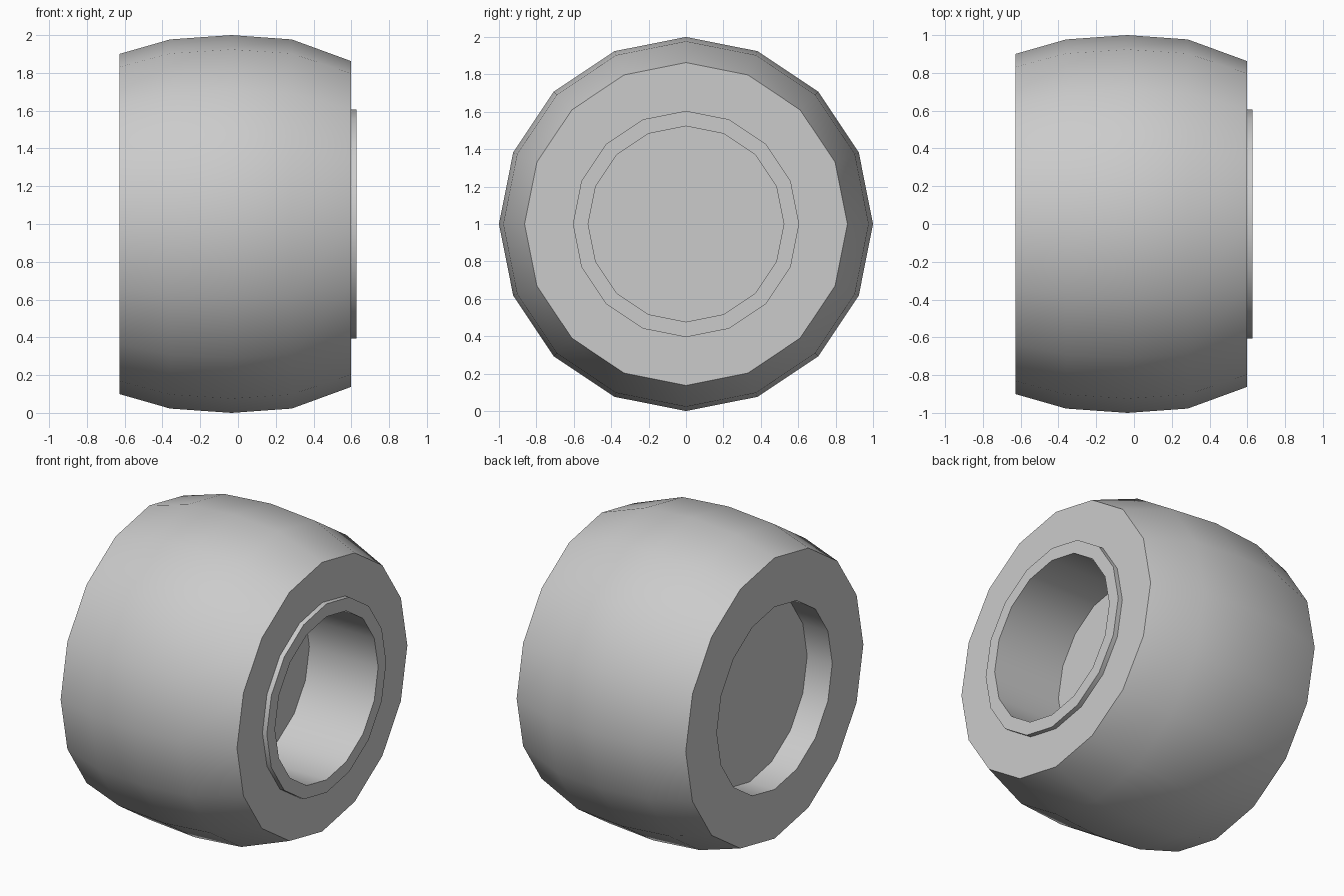
import bpy, bmesh, math

if "Cube" in bpy.data.objects:
    bpy.data.objects.remove(bpy.data.objects["Cube"])

SIDES = 16


def lathe_x(name, profile):
    """Revolve (x, radius) points around the x axis; zero radius closes at a pole."""
    bm = bmesh.new()
    rings = []
    for x, r in profile:
        if r == 0:
            rings.append([bm.verts.new((x, 0, 0))] * SIDES)
        else:
            rings.append([bm.verts.new((x, r * math.sin(2 * math.pi * i / SIDES),
                                        r * math.cos(2 * math.pi * i / SIDES)))
                          for i in range(SIDES)])
    for a, b in zip(rings, rings[1:]):
        for i in range(SIDES):
            j = (i + 1) % SIDES
            bm.faces.new(list(dict.fromkeys((a[i], a[j], b[j], b[i]))))
    bmesh.ops.recalc_face_normals(bm, faces=bm.faces)
    mesh = bpy.data.meshes.new(name)
    bm.to_mesh(mesh)
    bm.free()
    obj = bpy.data.objects.new(name, mesh)
    bpy.context.collection.objects.link(obj)
    obj.location.z = 1
    bpy.ops.object.select_all(action='DESELECT')
    obj.select_set(True)
    bpy.context.view_layer.objects.active = obj
    bpy.ops.object.shade_smooth_by_angle(angle=math.radians(30))
    return obj


# Wheel: shallow recess, crowned tread, raised hub lip and deep recess
lathe_x("wheel", [
    (-0.45, 0), (-0.45, 0.585), (-0.628, 0.585),
    (-0.628, 0.90), (-0.36, 0.977), (-0.035, 1.0), (0.285, 0.977), (0.597, 0.863),
    (0.597, 0.605), (0.628, 0.605), (0.628, 0.523),
    (0.14, 0.523), (0.14, 0),
])
